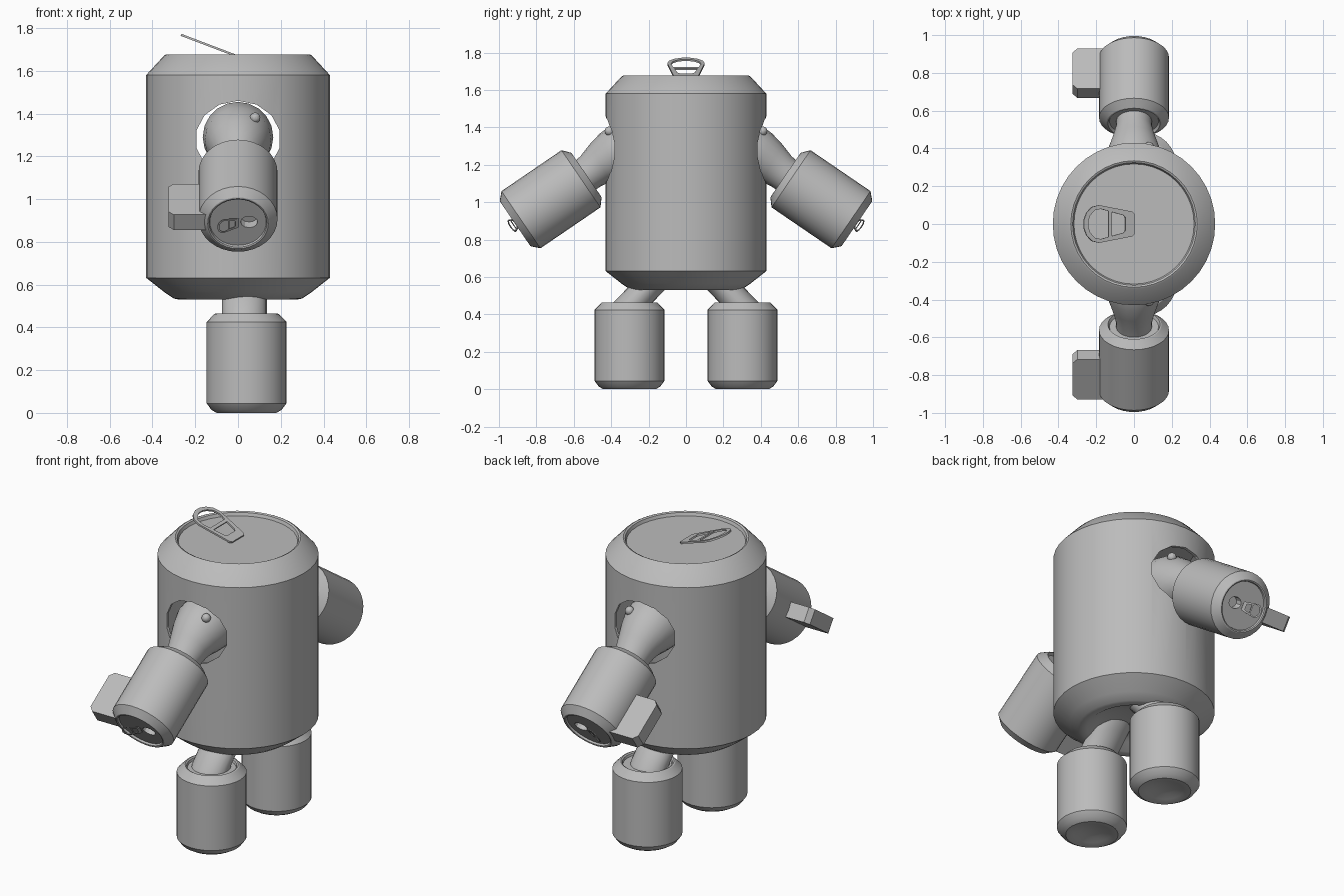
import bpy, bmesh, math
from mathutils import Matrix, Vector

if "Cube" in bpy.data.objects:
    bpy.data.objects.remove(bpy.data.objects["Cube"])

metal = bpy.data.materials.new("grey_metal")
metal.diffuse_color = (0.5, 0.5, 0.5, 1)
metal.use_nodes = True
metal.node_tree.nodes["Principled BSDF"].inputs["Base Color"].default_value = metal.diffuse_color


def T(x, y, z):
    return Matrix.Translation((x, y, z))


def R(deg, axis):
    return Matrix.Rotation(math.radians(deg), 4, axis)


def finish(name, bm, mat=Matrix(), recalc=True, smooth=True):
    """Turn a bmesh into a placed object."""
    if recalc:
        bmesh.ops.recalc_face_normals(bm, faces=bm.faces)
    bm.transform(mat)
    if mat.determinant() < 0:
        bmesh.ops.reverse_faces(bm, faces=bm.faces)
    me = bpy.data.meshes.new(name)
    bm.to_mesh(me)
    bm.free()
    me.materials.append(metal)
    ob = bpy.data.objects.new(name, me)
    bpy.context.collection.objects.link(ob)
    if smooth:
        shade(ob)
    return ob


def shade(ob):
    bpy.ops.object.select_all(action='DESELECT')
    ob.select_set(True)
    bpy.context.view_layer.objects.active = ob
    bpy.ops.object.shade_smooth_by_angle(angle=math.radians(25))


def revolve(bm, profile, n=32):
    """Revolve (radius, z) points about z."""
    rings = []
    for r, z in profile:
        if r == 0:
            rings.append([bm.verts.new((0, 0, z))] * n)
        else:
            rings.append([bm.verts.new((r * math.cos(2 * math.pi * k / n),
                                        r * math.sin(2 * math.pi * k / n), z)) for k in range(n)])
    for a, b in zip(rings, rings[1:]):
        for k in range(n):
            m = (k + 1) % n
            bm.faces.new(list(dict.fromkeys((a[k], a[m], b[m], b[k]))))
    return bm


def sleeve(name, rings, x, mat, n=20):
    """Tube through rings (y, z, radius, downward tilt in degrees)."""
    bm = bmesh.new()
    loops = []
    for y, z, r, t in rings:
        t = math.radians(t)
        loop = []
        for k in range(n):
            a = 2 * math.pi * k / n
            s = r * math.sin(a)
            loop.append(bm.verts.new((x + r * math.cos(a), y + s * math.sin(t), z + s * math.cos(t))))
        loops.append(loop)
    for a, b in zip(loops, loops[1:]):
        for k in range(n):
            m = (k + 1) % n
            bm.faces.new((a[k], a[m], b[m], b[k]))
    bm.faces.new(loops[0])
    bm.faces.new(loops[-1])
    return finish(name, bm, mat)


def box(bm, lo, hi):
    lo, hi = Vector(lo), Vector(hi)
    m = Matrix.Translation((lo + hi) / 2) @ Matrix.Diagonal((*(hi - lo), 1))
    return bmesh.ops.create_cube(bm, size=1, matrix=m)['verts']


def pull_tab(name, mat):
    """Flat ring with a crossbar, nose at the origin, tail along +x."""
    outer = [(0, .055), (.012, .066), (.2, .1), (.24, .09), (.27, .06), (.285, .02)]
    inner = [(.05, .035), (.06, .046), (.19, .08), (.225, .072), (.25, .045), (.26, .015)]
    bm = bmesh.new()
    loops = []
    for half, z in ((outer, .005), (inner, .005), (inner, -.005), (outer, -.005)):
        pts = half + [(a, -w) for a, w in reversed(half)]
        loops.append([bm.verts.new((a, w, z)) for a, w in pts])
    for i in range(4):
        a, b = loops[i], loops[(i + 1) % 4]
        for k in range(12):
            m = (k + 1) % 12
            bm.faces.new((a[k], a[m], b[m], b[k]))
    box(bm, (.125, -.075, -.004), (.145, .075, .004))
    return finish(name, bm, mat)


def cut(ob, cutter):
    """Subtract the cutter and drop it."""
    mod = ob.modifiers.new("cut", 'BOOLEAN')
    mod.operation, mod.solver, mod.object = 'DIFFERENCE', 'EXACT', cutter
    bpy.context.view_layer.update()
    dg = bpy.context.evaluated_depsgraph_get()
    me = bpy.data.meshes.new_from_object(ob.evaluated_get(dg))
    ob.modifiers.clear()
    ob.data = me
    bpy.data.objects.remove(cutter)
    shade(ob)


# Large hollow can: outer skin upwards, inner skin downwards
body = bmesh.new()
revolve(body, [(0, .6), (.12, .59), (.2, .567), (.25, .535), (.275, .53), (.3, .535), (.345, .565),
               (.43, .632), (.43, 1.58), (.345, 1.672), (.335, 1.677), (.325, 1.672),
               (.318, 1.655), (0, 1.655)], 40)
revolve(body, [(0, 1.64), (.325, 1.64), (.414, 1.57), (.414, .645), (.3, .62), (0, .62)], 40)
can = finish("body_can", body, recalc=False)

# Arm openings through the can wall
for s in (1, -1):
    hole = bmesh.new()
    bmesh.ops.create_cone(hole, cap_ends=True, segments=14, radius1=1, radius2=1, depth=.4)
    cut(can, finish("opening_cutter", hole,
                    T(0, s * .5, 1.28) @ Matrix.Diagonal((.2, 1, .18, 1)) @ R(90, 'X'), smooth=False))

tilt = R(200.8, 'Y')
pull_tab("body_pull_tab", T(0, 0, 1.667) @ tilt)

for side, s in (("back", 1), ("front", -1)):
    flip = Matrix.Diagonal((1, s, 1, 1))
    hand = flip @ R(-34.3, 'X') @ T(0, 0, 1.246) @ R(-90, 'X')

    # Arm sleeve with shoulder and button
    sleeve(side + "_arm", [(.01, 1.3, .15, 0), (.25, 1.29, .165, 3), (.35, 1.275, .155, 10),
                           (.41, 1.245, .133, 22), (.46, 1.21, .113, 30), (.51, 1.165, .097, 35),
                           (.58, 1.112, .092, 35)], 0, flip)
    knob = bmesh.new()
    bmesh.ops.create_uvsphere(knob, u_segments=14, v_segments=8, radius=.025)
    finish(side + "_arm_button", knob, flip @ T(.08, .41, 1.38))

    # Small can forming the hand, with a mouth opening in its lid
    can_bm = revolve(bmesh.new(), [(0, -.19), (.13, -.19), (.138, -.206), (.146, -.204), (.185, -.17),
                                   (.185, .218), (.148, .254), (.142, .256), (.135, .253),
                                   (.132, .242), (0, .242)])
    hand_can = finish(side + "_hand_can", can_bm, hand)
    mouth = bmesh.new()
    bmesh.ops.create_cone(mouth, cap_ends=True, segments=12, radius1=1, radius2=1, depth=.1)
    cut(hand_can, finish("mouth_cutter", mouth,
                         hand @ T(.052, 0, .245) @ Matrix.Diagonal((.04, .032, 1, 1)), smooth=False))
    pull_tab(side + "_hand_pull_tab", hand @ T(.005, 0, .248) @ tilt @ Matrix.Scale(.38, 4))

    # Thumb block with chamfered outer ends
    thumb = bmesh.new()
    box(thumb, (-.325, -.043, -.012), (-.15, .043, .245))
    edges = [e for e in thumb.edges if all(v.co.x < -.3 for v in e.verts)
             and abs(e.verts[0].co.y - e.verts[1].co.y) > .05]
    bmesh.ops.bevel(thumb, geom=edges, offset=.025, segments=1, affect='EDGES')
    finish(side + "_thumb", thumb, hand)

    # Leg sleeve and small can forming the foot
    sleeve(side + "_leg", [(.1, .65, .105, 90), (.2, .55, .105, 90), (.285, .462, .105, 90),
                           (.295, .44, .105, 90)], .03, flip)
    foot = revolve(bmesh.new(), [(0, .025), (.06, .021), (.1, .008), (.125, .002), (.14, 0), (.165, .015),
                                 (.187, .045), (.187, .425), (.15, .463), (.142, .465),
                                 (.134, .46), (.13, .447), (0, .447)])
    finish(side + "_foot_can", foot, flip @ T(.04, .302, 0))
